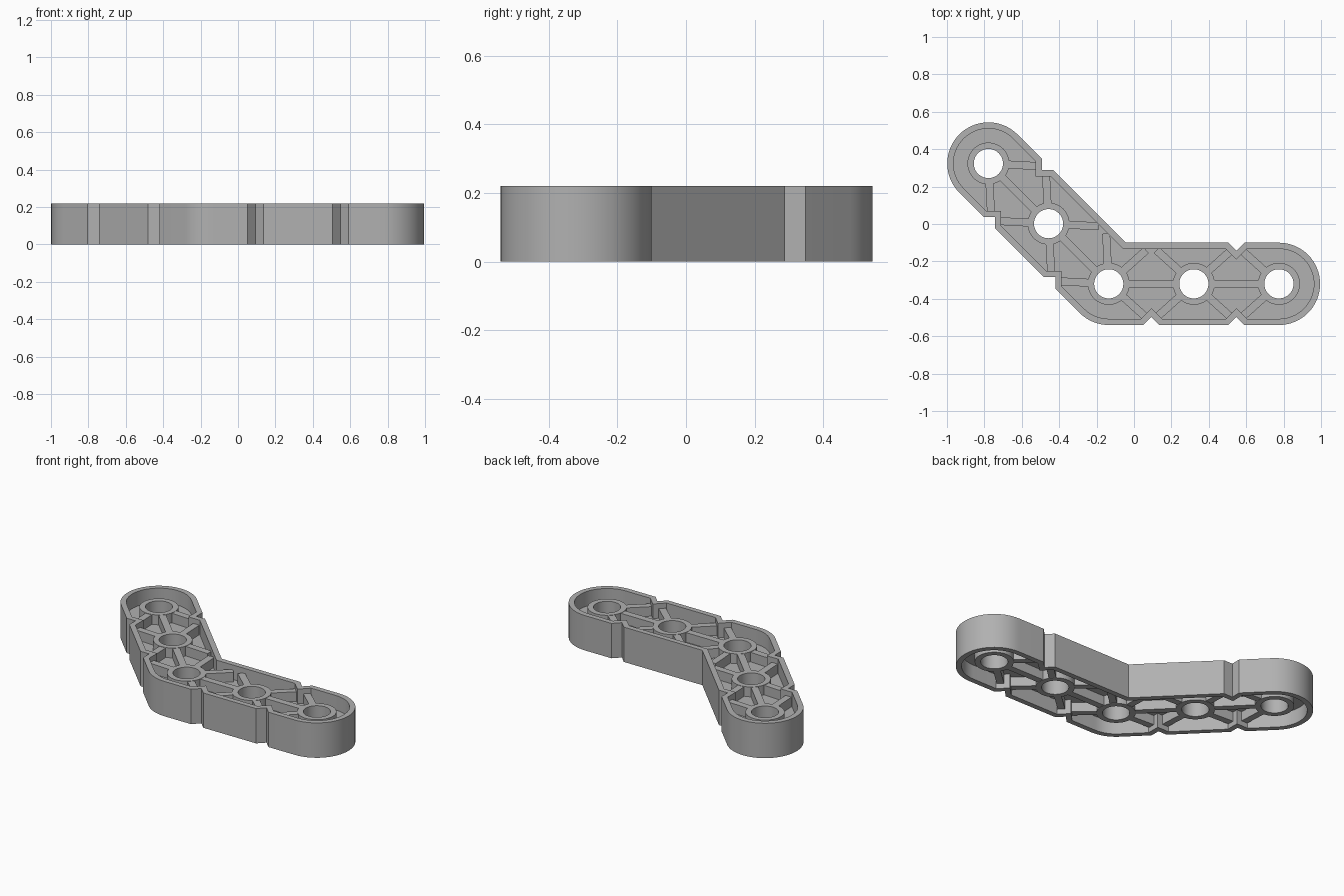
import bpy, bmesh, math
from mathutils import Vector, Matrix

if "Cube" in bpy.data.objects:
    bpy.data.objects.remove(bpy.data.objects["Cube"], do_unlink=True)

grey = bpy.data.materials.new("plain grey")
grey.use_nodes = True
colour = (0.44, 0.44, 0.44, 1)
grey.diffuse_color = colour
grey.node_tree.nodes["Principled BSDF"].inputs["Base Color"].default_value = colour

# Main dimensions
HEIGHT, RADIUS, WALL, PITCH = 0.22, 0.22, 0.033, 0.455
HOLE, HUB, NOTCH = 0.078, 0.112, 0.043
elbow = Vector((-0.135, -0.32))
right_dir = Vector((1, 0))
left_dir = Vector((-1, 1)).normalized()
hubs = [elbow + left_dir * PITCH * 2, elbow + left_dir * PITCH, elbow,
        elbow + right_dir * PITCH, elbow + right_dir * PITCH * 2]


def arc(centre, start, end, steps, radius=RADIUS):
    angles = [math.radians(start + (end - start) * i / steps) for i in range(steps + 1)]
    return [centre + radius * Vector((math.cos(a), math.sin(a))) for a in angles]


def notch(a, b, inward):
    """V-shaped cut in the edge halfway between two hubs, going from a to b."""
    mid, along = (a + b) / 2 - inward * RADIUS, (b - a).normalized()
    return [mid - along * NOTCH, mid + inward * NOTCH, mid + along * NOTCH]


def offset(points, d):
    """Mitred inward offset of a counter-clockwise outline."""
    result = []
    for i, p in enumerate(points):
        e1 = (p - points[i - 1]).normalized()
        e2 = (points[(i + 1) % len(points)] - p).normalized()
        n1, n2 = Vector((-e1.y, e1.x)), Vector((-e2.y, e2.x))
        result.append(p + (n1 + n2) * d / (1 + n1.dot(n2)))
    return result


def finish(obj):
    bpy.ops.object.select_all(action='DESELECT')
    obj.select_set(True)
    bpy.context.view_layer.objects.active = obj
    obj.data.materials.clear()
    obj.data.materials.append(grey)
    bpy.ops.object.shade_smooth_by_angle(angle=math.radians(30))


def mesh_object(name, bm):
    bmesh.ops.recalc_face_normals(bm, faces=bm.faces)
    mesh = bpy.data.meshes.new(name)
    bm.to_mesh(mesh)
    bm.free()
    obj = bpy.data.objects.new(name, mesh)
    bpy.context.collection.objects.link(obj)
    finish(obj)


def ring(name, outer, inner, z0, z1):
    """Closed wall between two matching outlines."""
    bm = bmesh.new()
    loops = [[bm.verts.new((p.x, p.y, z)) for p in pts]
             for pts, z in ((outer, z0), (outer, z1), (inner, z1), (inner, z0))]
    n = len(outer)
    for k in range(4):
        a, b = loops[k], loops[(k + 1) % 4]
        for i in range(n):
            j = (i + 1) % n
            bm.faces.new((a[i], a[j], b[j], b[i]))
    mesh_object(name, bm)


# Outline of the bent beam, counter-clockwise from the lower edge
up, left_in = Vector((0, 1)), Vector((1, 1)).normalized()
outline = arc(elbow, -135, -90, 8)
outline += notch(hubs[2], hubs[3], up) + notch(hubs[3], hubs[4], up)
outline += arc(hubs[4], -90, 90, 32)
outline += notch(hubs[4], hubs[3], -up)
outline.append(elbow + Vector((RADIUS * math.tan(math.pi / 8), RADIUS)))
outline += notch(hubs[1], hubs[0], -left_in)
outline += arc(hubs[0], 45, 225, 32)
outline += notch(hubs[0], hubs[1], left_in) + notch(hubs[1], hubs[2], left_in)

ring("outer_wall", outline, offset(outline, WALL), 0, HEIGHT)

# Thin web halfway up, pierced at every hub
curve = bpy.data.curves.new("web", 'CURVE')
curve.dimensions = '2D'
curve.fill_mode = 'BOTH'
curve.extrude = 0.018
for pts in [offset(outline, WALL / 2)] + [arc(c, 0, 352.5, 47, 0.095) for c in hubs]:
    spline = curve.splines.new('POLY')
    spline.points.add(len(pts) - 1)
    for sp, p in zip(spline.points, pts):
        sp.co = (p.x, p.y, 0, 1)
    spline.use_cyclic_u = True
web = bpy.data.objects.new("web", curve)
web.location.z = HEIGHT / 2
bpy.context.collection.objects.link(web)
bpy.ops.object.select_all(action='DESELECT')
web.select_set(True)
bpy.context.view_layer.objects.active = web
bpy.ops.object.convert(target='MESH')
finish(bpy.context.view_layer.objects.active)

# Hubs around the holes
for i, c in enumerate(hubs):
    ring(f"hub_{i + 1}", arc(c, 0, 352.5, 47, HUB), arc(c, 0, 352.5, 47, HOLE), 0.03, HEIGHT - 0.03)


# Ribs: one straight between neighbours, and diagonals to the walls
def rib(name, a, b, width=0.042):
    d = (b - a).normalized()
    a = a + d * 0.095
    mid, length = (a + b) / 2, (b - a).length
    bm = bmesh.new()
    bmesh.ops.create_cube(bm, size=1, matrix=(
        Matrix.Translation((mid.x, mid.y, HEIGHT / 2))
        @ Matrix.Rotation(math.atan2(d.y, d.x), 4, 'Z')
        @ Matrix.Diagonal((length, width, HEIGHT - 0.064, 1))))
    mesh_object(name, bm)


for i, (a, b) in enumerate(zip(hubs, hubs[1:])):
    d = (b - a).normalized()
    side = Vector((-d.y, d.x))
    rib(f"straight_rib_{i + 1}", a, b - d * 0.095)
    for s in (-1, 1):
        for hub, along in ((a, d), (b, -d)):
            rib("diagonal_rib", hub, hub + along * 0.2 + side * s * 0.18)
